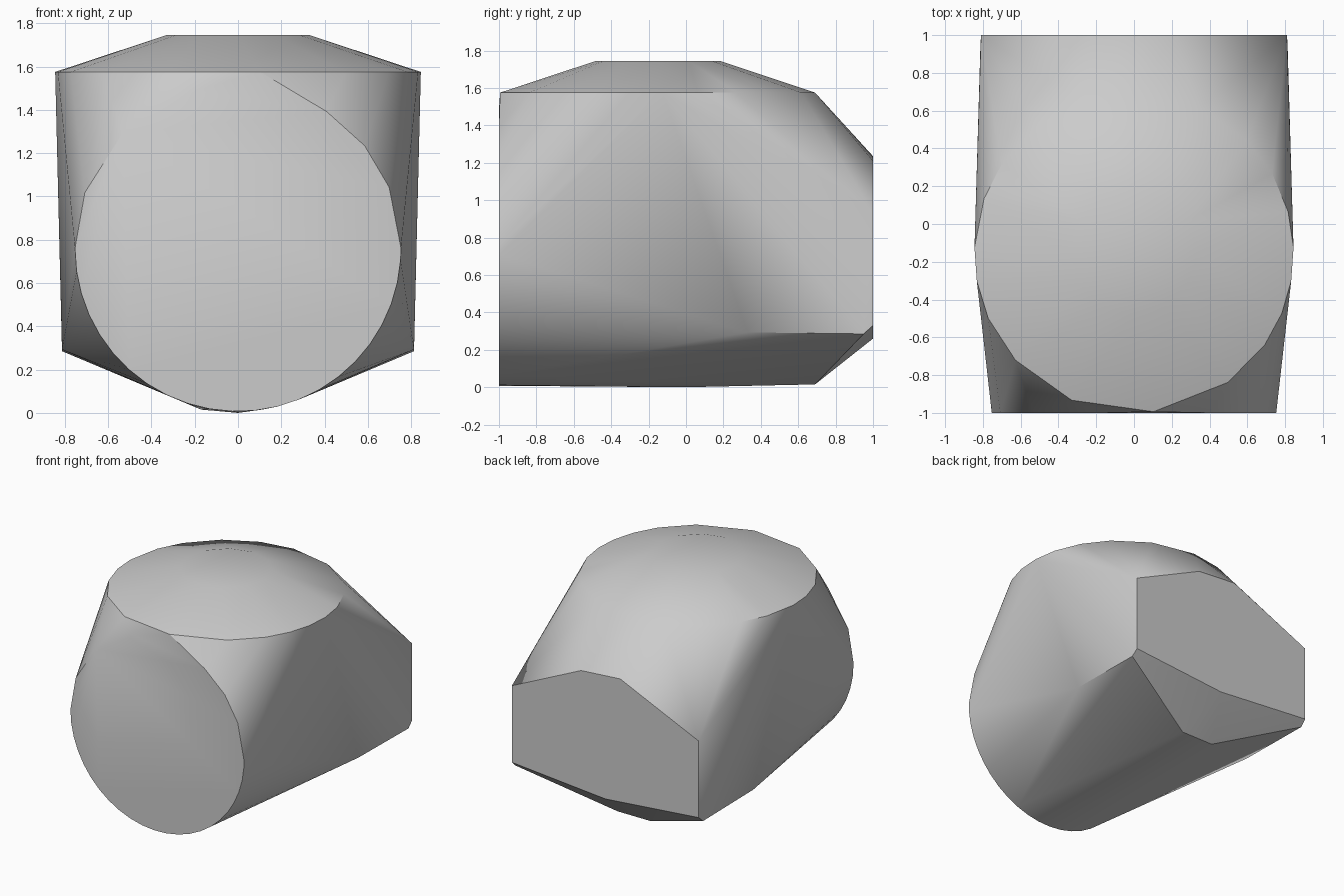
import bpy
import bmesh
from math import cos, sin, radians

if "Cube" in bpy.data.objects:
    bpy.data.objects.remove(bpy.data.objects["Cube"], do_unlink=True)


def arc(radius, angles):
    """Flat circle points at the given angles in degrees."""
    return [(radius * cos(radians(a)), radius * sin(radians(a))) for a in angles]


# Round front face
front_angles = list(range(180, 360, 8)) + [0, 22, 39, 57, 105, 135, 160]
points = [(u, -1, 0.76 + v) for u, v in arc(0.753, front_angles)]

# Rim of the round top
rim_angles = [277, 306, 325, 338, 350, 2, 15, 30, 45, 66,
              90, 108, 127, 146, 160, 178, 190, 204, 222, 247]
points += [(u, v - 0.155, 1.575) for u, v in arc(0.845, rim_angles)]

# Small crown above the rim
points += [(u, v - 0.15, 1.745) for u, v in arc(0.33, range(0, 360, 30))]

# Flat back face: side corners, then upper and lower middle
for side in (-1, 1):
    points += [(side * 0.81, 1, 0.93),
               (side * 0.81, 1, 0.33),
               (side * 0.813, 0.95, 0.285),
               (side * 0.813, 0.33, 0.293)]
points += [(0.21, 1, 1.21), (-0.13, 1, 1.235), (0, 1, 0.26)]

# Rear end of the underside and its lowest point
points += [(0.11, 0.69, 0.015), (-0.17, 0.69, 0.015), (0, 0, 0)]

# Wrap the outlines in one skin
bm = bmesh.new()
for p in points:
    bm.verts.new(p)
bmesh.ops.convex_hull(bm, input=bm.verts)
bmesh.ops.delete(bm, geom=[v for v in bm.verts if not v.link_faces], context="VERTS")
bmesh.ops.dissolve_limit(bm, angle_limit=radians(0.5), verts=bm.verts, edges=bm.edges)
bmesh.ops.recalc_face_normals(bm, faces=bm.faces)
mesh = bpy.data.meshes.new("rounded_block")
bm.to_mesh(mesh)
bm.free()

block = bpy.data.objects.new("rounded_block", mesh)
bpy.context.collection.objects.link(block)

# Plain grey finish
grey = bpy.data.materials.new("light_grey")
grey.use_nodes = True
colour = (0.6, 0.6, 0.6, 1)
grey.diffuse_color = colour
grey.node_tree.nodes["Principled BSDF"].inputs["Base Color"].default_value = colour
mesh.materials.append(grey)

# Smooth skin with crisp rims
bpy.ops.object.select_all(action="DESELECT")
block.select_set(True)
bpy.context.view_layer.objects.active = block
bpy.ops.object.shade_smooth_by_angle(angle=radians(35))
